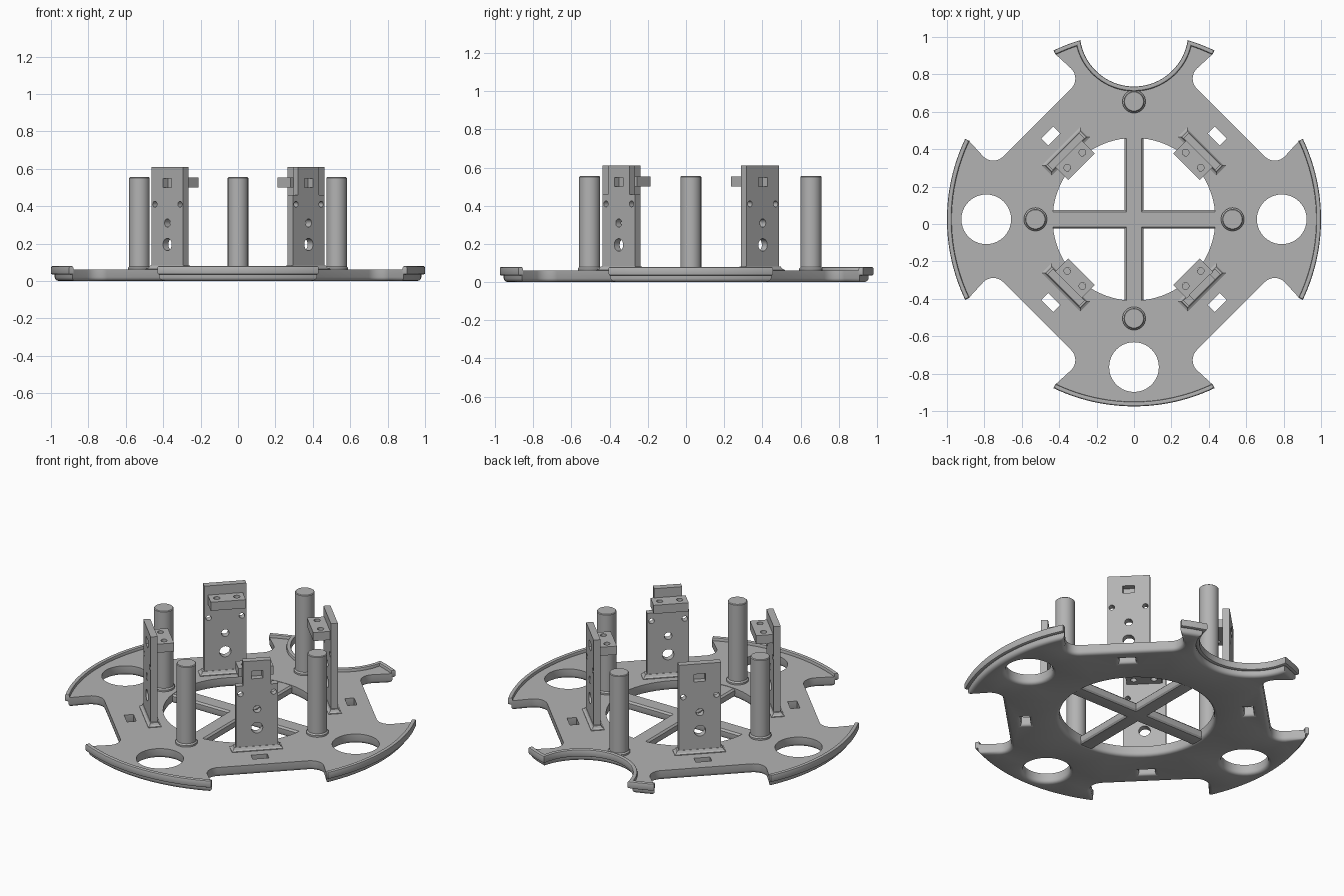
import bpy, bmesh
from math import radians, degrees, cos, sin, atan2, sqrt, pi
from mathutils import Vector, Matrix

if "Cube" in bpy.data.objects:
    bpy.data.objects.remove(bpy.data.objects["Cube"])

grey = bpy.data.materials.new("plain grey")
grey.use_nodes = True
grey.diffuse_color = (0.45, 0.45, 0.45, 1)
grey.node_tree.nodes["Principled BSDF"].inputs["Base Color"].default_value = (0.45, 0.45, 0.45, 1)

CENTRE = Matrix.Translation((0, 0.025, 0))
TIP = 25.5  # half angle of each rim sector, degrees


def arc(cx, cy, r, a, b, n):
    """Points on an arc from angle a to b in degrees."""
    steps = [radians(a + (b - a) * i / n) for i in range(n + 1)]
    return [Vector((cx + r * cos(t), cy + r * sin(t))) for t in steps]


def hole(cx, cy, r, n=40):
    """A clockwise circle, which bounds material outside it."""
    return arc(cx, cy, r, 0, -360, n)[:-1]


def rect(x0, y0, x1, y1):
    return [Vector(p) for p in ((x0, y0), (x1, y0), (x1, y1), (x0, y1))]


def turn(points, degs):
    return [Matrix.Rotation(radians(degs), 2) @ p for p in points]


def inset(loop, d):
    """Move a loop towards its material, which lies left of its direction."""
    out = []
    for i, p in enumerate(loop):
        a = (p - loop[i - 1]).normalized()
        b = (loop[(i + 1) % len(loop)] - p).normalized()
        na, nb = Vector((-a.y, a.x)), Vector((-b.y, b.x))
        out.append(p + (na + nb) * d / (1 + na.dot(nb)))
    return out


def solid(name, loops, profile, matrix=Matrix()):
    """Stack outlines by (inset, height) steps and cap both ends."""
    bm = bmesh.new()
    caps = ([], [])
    for loop in loops:
        rings = [[bm.verts.new((p.x, p.y, z)) for p in inset(loop, d)] for d, z in profile]
        n = len(loop)
        for low, high in zip(rings, rings[1:]):
            for i in range(n):
                j = (i + 1) % n
                bm.faces.new((low[i], low[j], high[j], high[i]))
        for cap, ring in zip(caps, (rings[0], rings[-1])):
            cap += [bm.edges.get((ring[i - 1], ring[i])) for i in range(n)]
    for cap in caps:
        bmesh.ops.triangle_fill(bm, edges=cap, use_beauty=True)
    bmesh.ops.recalc_face_normals(bm, faces=bm.faces[:])
    mesh = bpy.data.meshes.new(name)
    bm.to_mesh(mesh)
    bm.free()
    mesh.shade_smooth()
    mesh.set_sharp_from_angle(angle=radians(30))
    mesh.materials.append(grey)
    ob = bpy.data.objects.new(name, mesh)
    bpy.context.collection.objects.link(ob)
    ob.matrix_world = CENTRE @ matrix
    return ob


def sector_edge(r, bay=None):
    """Outer edge of one sector facing +x, with an optional round bay."""
    if bay is None:
        return arc(0, 0, r, -TIP, TIP, 28)
    x = (r * r + 1 - bay * bay) / 2
    y = sqrt(r * r - x * x)
    a, b = degrees(atan2(y, x)), degrees(atan2(y, x - 1))
    return (arc(0, 0, r, -TIP, -a, 5) + arc(1, 0, bay, 360 - b, b, 36)[1:-1]
            + arc(0, 0, r, a, TIP, 5))


# Base plate with four sectors, round openings and slots
outline, openings = [], [hole(0, 0, 0.435, 72)]
for k in range(4):
    side = (arc(0.7525, -0.3886, 0.075, 135, 45, 8)
            + sector_edge(0.98, 0.31 if k == 1 else None)
            + arc(0.7525, 0.3886, 0.075, -45, -135, 8))
    outline += turn(side, 90 * k)
    if k != 1:
        openings.append(turn(hole(0.79, 0, 0.133), 90 * k))
    slot = rect(0.603, -0.046, 0.656, 0.046)[::-1]
    openings.append(turn(slot, 45 + 90 * k))
solid("base_plate", [outline] + openings,
      [(0.02, 0), (0.01, 0.003), (0.003, 0.01), (0, 0.02), (0, 0.06)])

# Raised rim beads
bead = [(0.008, 0.034), (0.002, 0.037), (0, 0.043), (0, 0.071), (0.002, 0.077), (0.007, 0.08)]
for k, name in enumerate(("left_rim", "back_rim", "right_rim", "front_rim")):
    back = k == 1
    strip = sector_edge(1.0, 0.29 if back else None) \
        + sector_edge(0.975, 0.315 if back else None)[::-1]
    solid(name, [turn(strip, 90 * k)], bead)

# Cross bars over the central opening
cross = []
for k in range(4):
    cross += turn([Vector((0.05, -0.05)), Vector((0.46, -0.05)), Vector((0.46, 0.05))], 90 * k)
solid("cross_bars", [cross],
      [(0.025, 0.002), (0.012, 0.005), (0.003, 0.014), (0, 0.027), (0, 0.048), (0.01, 0.058)])

# Round posts with a small collar
for name, x, y in (("left_post", 0.527, 0), ("back_post", 0, 0.63),
                   ("right_post", -0.527, 0), ("front_post", 0, -0.53)):
    solid(name, [hole(0, 0, 0.055)[::-1]],
          [(-0.007, 0.055), (-0.007, 0.07), (0, 0.078), (0, 0.551), (0.004, 0.555)],
          Matrix.Translation((x, y, 0)))

# Upright brackets on the diagonals
for k, name in enumerate(("back_left", "back_right", "front_right", "front_left")):
    angle = radians(45 + 90 * k)
    spin = Matrix.Rotation(angle, 4, "Z")
    radial = Vector((cos(angle), sin(angle), 0))
    tangent = Vector((-sin(angle), cos(angle), 0))
    upright = Matrix((tangent, Vector((0, 0, 1)), radial)).transposed().to_4x4()
    upright.translation = radial * 0.494
    if name == "front_left":  # this one has a narrower head
        half = [Vector(p) for p in ((0.12, 0.05), (0.12, 0.46), (0.08, 0.46), (0.08, 0.61))]
        panel = half + [Vector((-p.x, p.y)) for p in reversed(half)]
    else:
        panel = rect(-0.12, 0.05, 0.12, 0.61)
    cuts = [hole(0, 0.195, 0.033, 24), hole(0, 0.31, 0.022, 20),
            hole(-0.095, 0.41, 0.016, 16), hole(0.095, 0.41, 0.016, 16),
            rect(-0.033, 0.5, 0.033, 0.547)[::-1]]
    solid(name + "_bracket", [panel] + cuts, [(0, 0), (0, 0.04)], upright)
    # Foot flange
    solid(name + "_foot", [rect(0.482, -0.14, 0.546, 0.14)],
          [(-0.006, 0.055), (-0.006, 0.064), (0.004, 0.07), (0.01, 0.082)], spin)
    # Shelf with two screw holes
    shelf = rect(0.397, -0.1, 0.498, 0.1)
    screws = [hole(0.447, s * 0.057, 0.018, 20) for s in (-1, 1)]
    solid(name + "_shelf", [shelf] + screws, [(0, 0.5), (0, 0.553)], spin)
